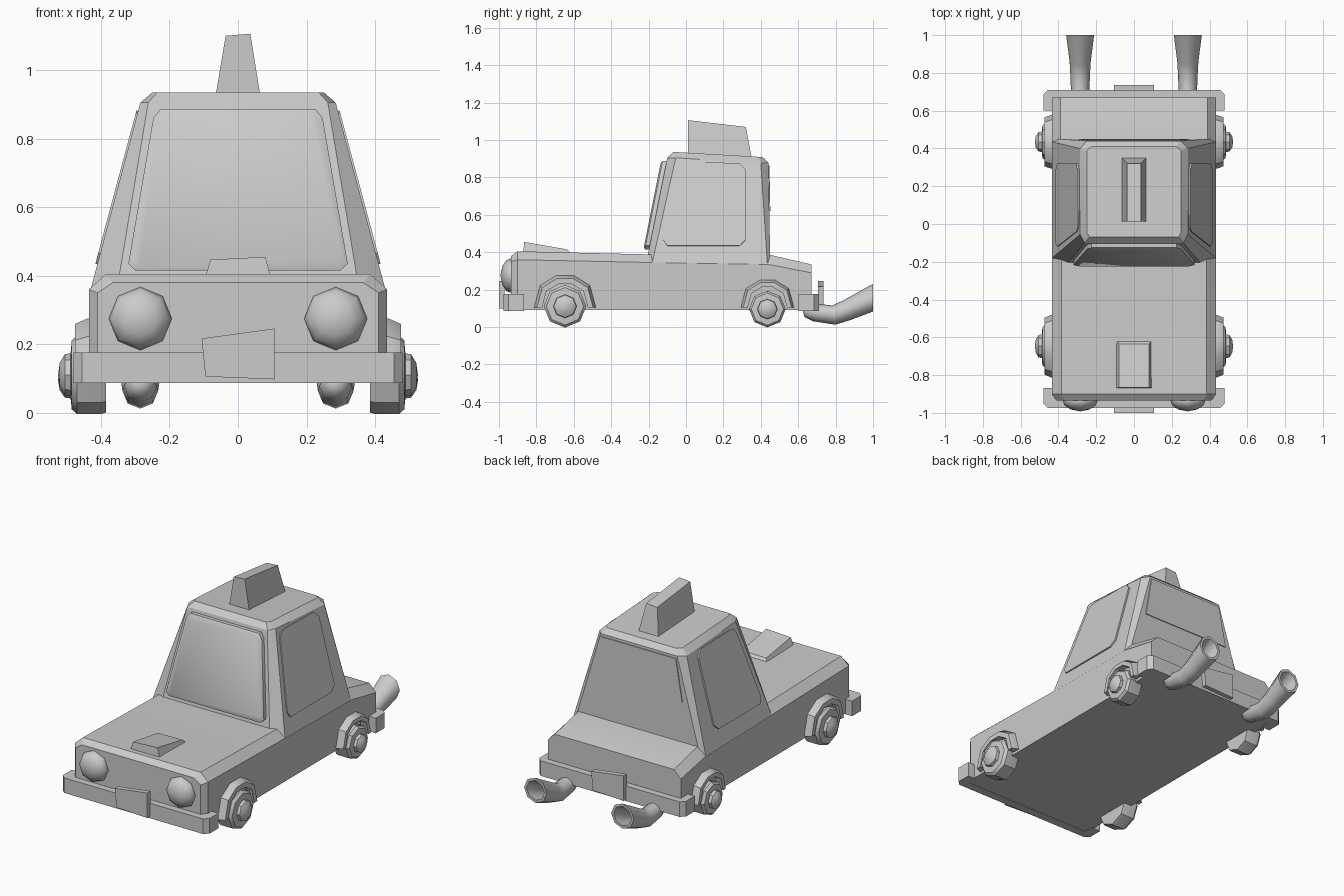
import bpy, bmesh, math
from mathutils import Vector

cube = bpy.data.objects.get("Cube")
if cube:
    bpy.data.objects.remove(cube)

GREY = (0.6, 0.6, 0.6, 1)
paint = bpy.data.materials.new("plain_grey")
paint.use_nodes = True
paint.diffuse_color = GREY
paint.node_tree.nodes["Principled BSDF"].inputs["Base Color"].default_value = GREY


def loft(name, rings, angle=30, caps=True):
    """Skin a row of equal rings into one closed part."""
    bm = bmesh.new()
    rows = [[bm.verts.new(p) for p in ring] for ring in rings]
    n = len(rows[0])
    for a, b in zip(rows, rows[1:]):
        for i in range(n):
            j = (i + 1) % n
            bm.faces.new((a[i], a[j], b[j], b[i]))
    if caps:
        bm.faces.new(rows[0][::-1])
        bm.faces.new(rows[-1])
    bmesh.ops.remove_doubles(bm, verts=bm.verts, dist=0.0005)
    bmesh.ops.recalc_face_normals(bm, faces=bm.faces)
    mesh = bpy.data.meshes.new(name)
    bm.to_mesh(mesh)
    bm.free()
    mesh.materials.append(paint)
    ob = bpy.data.objects.new(name, mesh)
    bpy.context.collection.objects.link(ob)
    bpy.ops.object.select_all(action='DESELECT')
    ob.select_set(True)
    bpy.context.view_layer.objects.active = ob
    bpy.ops.object.shade_smooth_by_angle(angle=math.radians(angle))
    return ob


def both(half):
    """Close a half outline with its mirror image."""
    return half + [(-x, y, z) for x, y, z in reversed(half)]


def plate(name, outline, shift):
    """Thin slab: an outline pushed along a vector."""
    return loft(name, [outline, [tuple(Vector(p) + Vector(shift)) for p in outline]])


def lathe(name, centre, axis, profile, angle=50, sides=8):
    """Turn (radius, offset) pairs round an axis parallel to x or y."""
    rings = []
    for r, d in profile:
        ring = []
        for i in range(sides):
            t = math.tau * i / sides
            u, v = r * math.cos(t), r * math.sin(t)
            p = (d, u, v) if axis == 'x' else (u, d, v)
            ring.append(tuple(Vector(centre) + Vector(p)))
        rings.append(ring)
    return loft(name, rings, angle, caps=False)


# Lower body: cross-sections from nose to tail
sections = [(-0.935, 0.41, 0.35, 0.365, 0.38), (-0.9, 0.435, 0.36, 0.385, 0.405),
            (-0.18, 0.435, 0.345, 0.385, 0.388), (0.44, 0.435, 0.335, 0.39, 0.388),
            (0.67, 0.435, 0.29, 0.39, 0.335)]
loft("body", [both([(w, y, 0.09), (w, y, shoulder), (tw, y, top)])
              for y, w, shoulder, tw, top in sections])

# Cabin with cut corners and a soft roof edge
loft("cabin", [
    both([(0.35, -0.205, 0.38), (0.434, -0.18, 0.345), (0.434, 0.435, 0.335), (0.395, 0.45, 0.38)]),
    both([(0.262, -0.1, 0.905), (0.285, -0.055, 0.905), (0.285, 0.4, 0.875), (0.25, 0.44, 0.88)]),
    both([(0.235, -0.07, 0.935), (0.25, -0.045, 0.935), (0.25, 0.39, 0.91), (0.225, 0.41, 0.908)]),
], 25)


# Windscreen: raised pane with a bevelled rim
def screen(inset, lift):
    half = [(0.32, 0.435), (0.247, 0.86), (0.225, 0.887)]
    low = [(0.3, 0.415)]
    pts = []
    for x, z in low + half:
        z = 0.65 + (z - 0.65) * (1 - inset * 4)
        pts.append((x - inset, -0.205 + (z - 0.38) * 0.2 - lift, z))
    return both(pts)


loft("windscreen", [screen(0, 0), screen(0, 0.022), screen(0.014, 0.03)])

# Rear window
rear = both([(0.29, 0.451 - 0.005, 0.62), (0.245, 0.441, 0.865)])
plate("rear_window", rear, (0, 0.005, 0))

# Side windows follow the leaning cabin walls
window = [(0.005, 0.88), (0.285, 0.875), (0.32, 0.84), (0.32, 0.465), (0.285, 0.433),
          (-0.1, 0.433), (-0.12, 0.465), (-0.04, 0.845), (-0.025, 0.87)]
for s, side in ((1, "left"), (-1, "right")):
    wall = [(s * (0.432 - (z - 0.34) * 0.268), y, z) for y, z in window]
    plate(side + "_window", wall, (s * 0.009, 0, 0.002))

# Roof sign, wedge shaped
loft("roof_sign", [
    [(-0.066, 0.012, 0.92), (0.066, 0.012, 0.92), (0.066, 0.352, 0.9), (-0.066, 0.352, 0.9)],
    [(-0.036, 0.012, 1.1), (0.036, 0.012, 1.106), (0.036, 0.32, 1.07), (-0.036, 0.32, 1.065)]])

# Bonnet scoop
loft("bonnet_scoop", [
    [(-0.096, -0.87, 0.395), (0.096, -0.87, 0.395), (0.096, -0.615, 0.39), (-0.096, -0.615, 0.39)],
    [(-0.08, -0.865, 0.447), (0.08, -0.865, 0.455), (0.08, -0.635, 0.415), (-0.08, -0.635, 0.412)]])

# Wrap-round bumpers and crooked number plates
for s, name, y in ((-1, "front", 0.975), (1, "rear", 0.71)):
    outline = [(0.455, y), (0.48, y - 0.025), (0.48, y - 0.108), (0.42, y - 0.108), (0.42, y - 0.05)]
    loft(name + "_bumper", [both([(px, s * py, z) for px, py in outline]) for z in (0.087, 0.176)])
    crooked = [(-0.106, 0.217), (0.106, 0.246), (0.106, 0.098), (-0.095, 0.106)]
    plate(name + "_plate", [(-s * px, s * (y - 0.005), z) for px, z in crooked], (0, s * 0.03, 0))

# Headlights
for s, side in ((1, "left"), (-1, "right")):
    lamp = [(0, 0.03), (0.08, 0.02), (0.094, 0), (0.083, -0.03), (0.05, -0.052), (0, -0.062)]
    lathe(side + "_headlight", (s * 0.285, -0.93, 0.275), 'y', lamp, 60)

# Wheels and arches
arch = [(-1, 0), (-0.81, 0.71), (-0.29, 1.03), (0.29, 1.03), (0.81, 0.71), (1, 0)]
for place, y, k in (("front", -0.647, 1), ("rear", 0.435, 0.86)):
    for s, side in ((1, "left"), (-1, "right")):
        tyre = [(0, 0.385), (0.11, 0.385), (0.114, 0.4), (0.114, 0.47), (0.1, 0.485), (0.066, 0.488)]
        hub = [(0, 0.48), (0.064, 0.48), (0.06, 0.505), (0.035, 0.52), (0, 0.525)]
        centre = (0, y, 0.106 * k + 0.005)
        for part, profile in (("wheel", tyre + [(0, 0.488)]), ("hub", hub)):
            lathe(f"{place}_{side}_{part}", centre, 'x', [(r * k, s * d) for r, d in profile], 35)
        rings = []
        for x, outer in ((0.4, 0.165), (0.44, 0.165), (0.475, 0.15)):
            rings.append([(s * x, y + k * r * u, 0.105 + k * r * v)
                          for r, pts in ((outer, arch), (0.122, arch[::-1])) for u, v in pts])
        loft(f"{place}_{side}_arch", rings)

# Flared exhaust pipes: (y, z, radius, tilt)
path = [(0.63, 0.095, 0.012, -0.4), (0.645, 0.092, 0.04, -0.3), (0.69, 0.078, 0.048, -0.2),
        (0.79, 0.064, 0.052, 0.15), (0.86, 0.09, 0.056, 0.35), (1.0, 0.157, 0.074, 0),
        (1.0, 0.157, 0.058, 0), (0.87, 0.095, 0.032, 0.35)]
for s, side in ((1, "left"), (-1, "right")):
    rings = []
    for y, z, r, tilt in path:
        angles = [math.tau * i / 8 for i in range(8)]
        rings.append([(s * 0.285 + r * math.cos(a), y - r * math.sin(a) * math.sin(tilt),
                       z + r * math.sin(a) * math.cos(tilt)) for a in angles])
    loft(side + "_exhaust", rings, 50)
